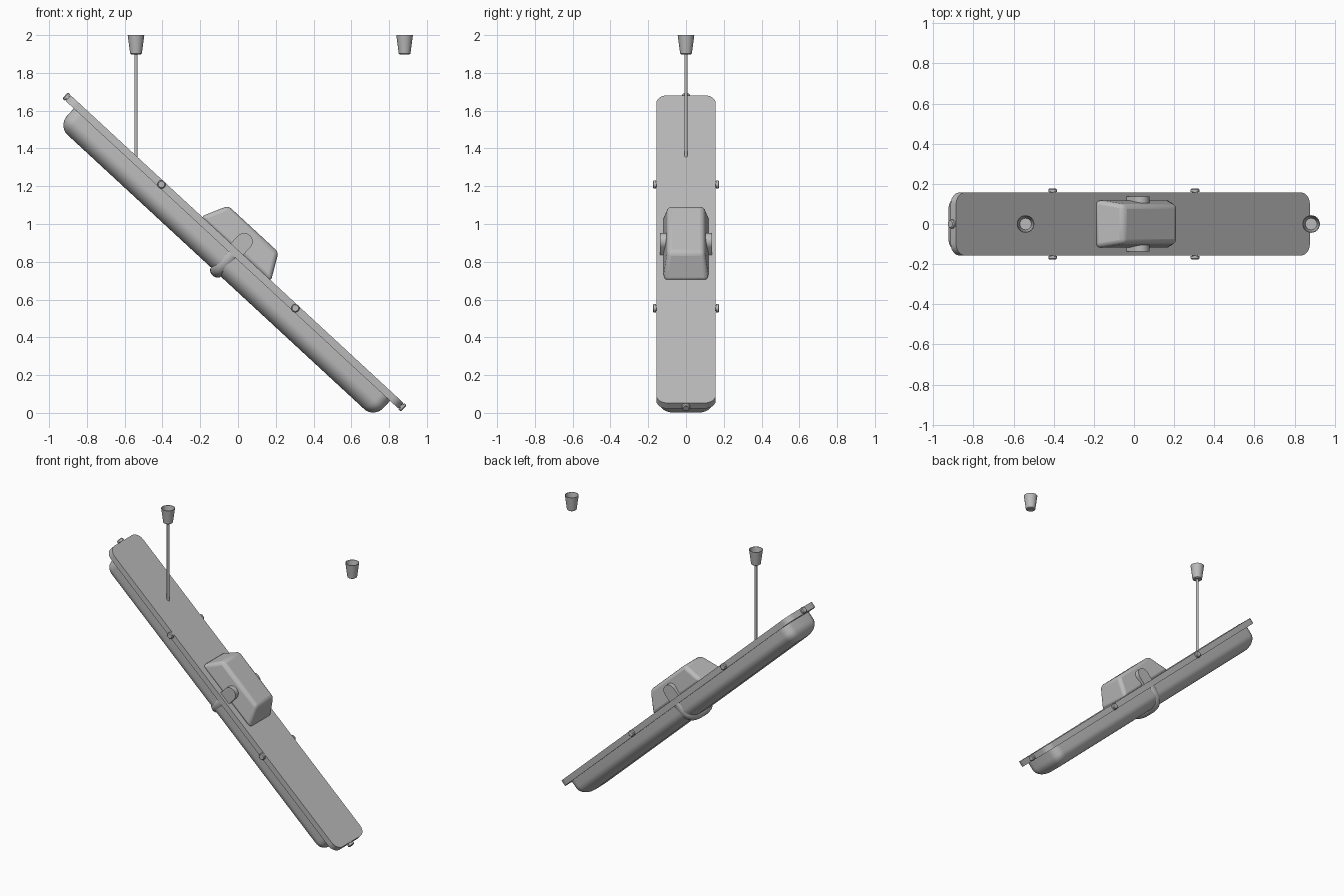
import bpy, bmesh
from math import sin, cos, pi, radians
from mathutils import Matrix, Vector

cube = bpy.data.objects.get("Cube")
if cube:
    bpy.data.objects.remove(cube, do_unlink=True)

grey = bpy.data.materials.new("light grey")
grey.use_nodes = True
COLOR = (0.5, 0.5, 0.5, 1)
grey.diffuse_color = COLOR
grey.node_tree.nodes["Principled BSDF"].inputs["Base Color"].default_value = COLOR

# The lamp body is modelled level, then tilted as a whole
TILT = Matrix.Translation((-0.005, 0, 0.867)) @ Matrix.Rotation(radians(42.75), 4, 'Y')


def finish(obj, matrix=TILT, smooth=35):
    obj.data.materials.append(grey)
    bpy.ops.object.select_all(action='DESELECT')
    obj.select_set(True)
    bpy.context.view_layer.objects.active = obj
    bpy.ops.object.shade_smooth_by_angle(angle=radians(smooth))
    obj.matrix_world = matrix
    return obj


def rounded_rect(hx, hy, r, z, n=6):
    pts = []
    for k, (sx, sy) in enumerate([(1, 1), (-1, 1), (-1, -1), (1, -1)]):
        for i in range(n + 1):
            a = (k + i / n) * pi / 2
            pts.append(Vector((sx * (hx - r) + r * cos(a), sy * (hy - r) + r * sin(a), z)))
    return pts


def circle(r, z, n=24):
    return [Vector((r * cos(2 * pi * i / n), r * sin(2 * pi * i / n), z)) for i in range(n)]


def loft(name, rings, matrix=TILT, smooth=35):
    """Skin a stack of matching rings and cap both ends."""
    bm = bmesh.new()
    rows = [[bm.verts.new(p) for p in ring] for ring in rings]
    for a, b in zip(rows, rows[1:]):
        for i in range(len(a)):
            j = (i + 1) % len(a)
            bm.faces.new((a[i], a[j], b[j], b[i]))
    bm.faces.new(rows[0])
    bm.faces.new(rows[-1])
    bmesh.ops.recalc_face_normals(bm, faces=bm.faces)
    mesh = bpy.data.meshes.new(name)
    bm.to_mesh(mesh)
    bm.free()
    obj = bpy.data.objects.new(name, mesh)
    bpy.context.collection.objects.link(obj)
    return finish(obj, matrix, smooth)


def bevel(obj, width, segments=3):
    mod = obj.modifiers.new("Bevel", 'BEVEL')
    mod.width = width
    mod.segments = segments
    mod.limit_method = 'ANGLE'
    mod.angle_limit = radians(40)


# Backing plate
loft("backing_plate", [rounded_rect(1.2, 0.157, 0.06, z) for z in (0, -0.04)])

# Diffuser: rounded trough below the plate
DEPTH, LIP = 0.165, -0.04
rings = [rounded_rect(1.14, 0.147, 0.06, LIP)]
for i in range(11):
    a = i / 10 * pi / 2
    inset_x, inset_y = 0.07 * (1 - cos(a)), 0.09 * (1 - cos(a))
    rings.append(rounded_rect(1.14 - inset_x, 0.147 - inset_y,
                              0.06 - 0.4 * inset_y, -DEPTH + 0.075 * (1 - sin(a))))
loft("diffuser", rings)

# Gear housing on top of the plate
housing = loft("gear_housing", [
    [Vector((x, y, z)) for x, y in ((x0, -hy), (x1, -hy), (x1, hy), (x0, hy))]
    for x0, x1, hy, z in ((-0.258, 0.248, 0.122, -0.005), (-0.19, 0.172, 0.097, 0.137))])
bevel(housing, 0.022)
finish(housing)

# Clamp lugs: round-topped tabs beside the housing
for side, label in ((-1, "right"), (1, "left")):
    tab = [(-0.045, -0.02)] + [(-0.045 * cos(i * pi / 12), 0.055 + 0.045 * sin(i * pi / 12))
                               for i in range(13)] + [(0.045, -0.02)]
    loft("clamp_lug_" + label,
         [[Vector((x, side * y, z)) for x, z in tab] for y in (0.09, 0.138)])

# Clamp strap: soft band wrapped under the diffuser
STEPS = 24
strap = []
for i in range(STEPS + 1):
    a = pi * i / STEPS
    c, s = cos(a), sin(a)
    # squarish half loop
    y = 0.127 * (abs(c) ** 0.6) * (1 if c > 0 else -1)
    z = -0.02 - 0.143 * s ** 0.6
    out = Vector((0, c, -s))
    strap.append([Vector((0.036 * cos(t), y, z)) + out * 0.028 * sin(t)
                  for t in (2 * pi * k / 16 for k in range(16))])
loft("clamp_strap", strap, smooth=50)


# Retaining clips: a neck with a wider head, pointing outward from the plate edge
def clip(name, x, y, turn):
    place = TILT @ Matrix.Translation((x, y, -0.02)) @ Matrix.Rotation(turn, 4, 'Z') \
        @ Matrix.Rotation(pi / 2, 4, 'Y')
    loft(name, [circle(r, z, 16) for r, z in
                ((0.015, -0.02), (0.015, 0.004), (0.022, 0.004), (0.022, 0.016), (0.017, 0.021))],
         place)


for x, place in ((-0.526, "upper"), (0.439, "lower")):
    clip("side_clip_right_" + place, x, -0.155, -pi / 2)
    clip("side_clip_left_" + place, x, 0.155, pi / 2)
clip("end_clip_upper", -1.2, 0, pi)
clip("end_clip_lower", 1.2, 0, 0)

# Ceiling cups, open at the top
for x, label in ((-0.54, "near"), (0.882, "far")):
    loft("ceiling_cup_" + label,
         [circle(r, z) for r, z in ((0.024, 1.897), (0.031, 1.902), (0.044, 2.0),
                                    (0.041, 2.0), (0.029, 1.91))],
         Matrix.Translation((x, 0, 0)))

# Suspension rod from the near cup to the plate
loft("suspension_rod", [circle(0.009, z, 12) for z in (1.35, 1.905)],
     Matrix.Translation((-0.54, 0, 0)))
